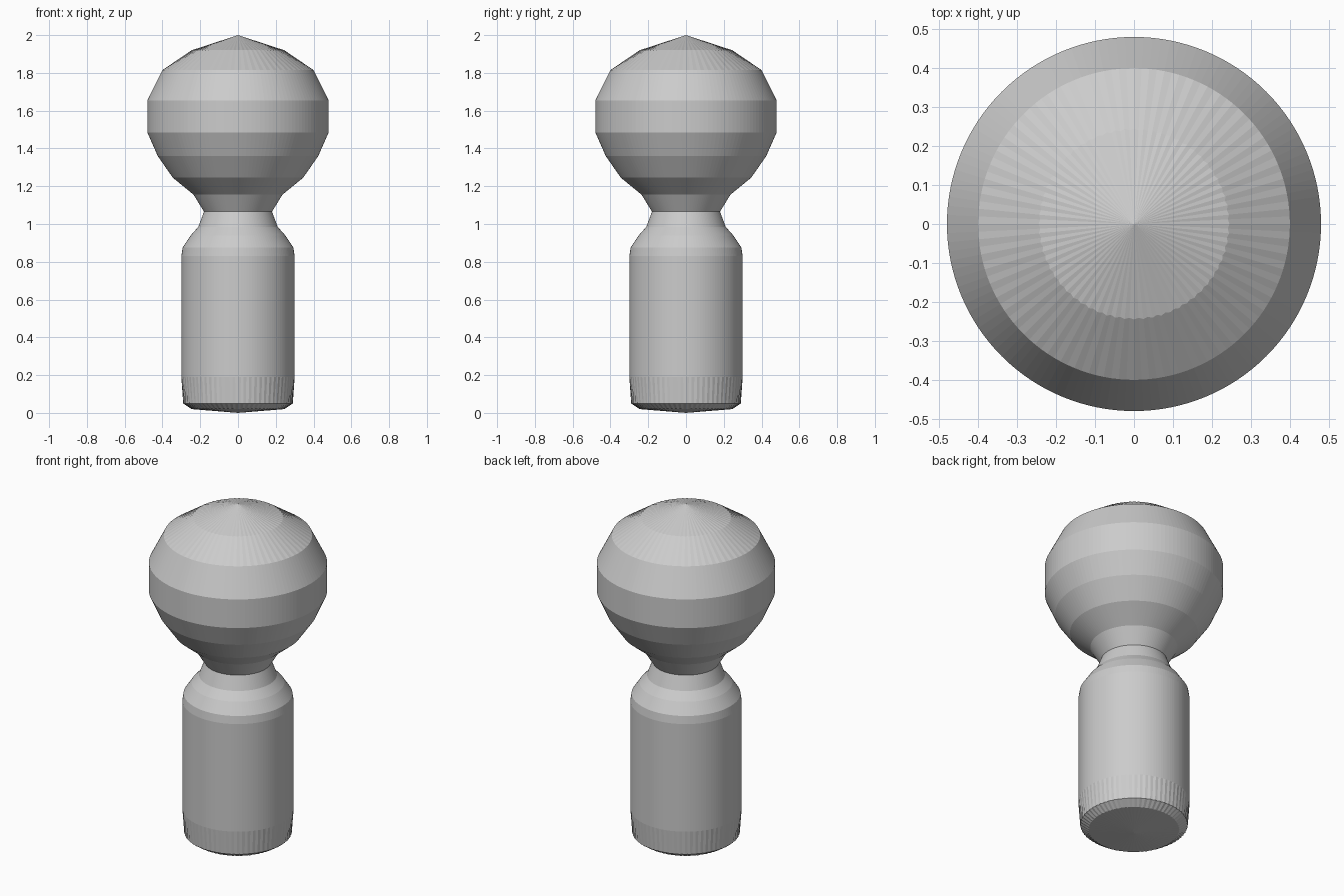
import bpy
import bmesh
from math import cos, sin, tau

cube = bpy.data.objects.get("Cube")
if cube:
    bpy.data.objects.remove(cube, do_unlink=True)

SEGMENTS = 128

grey = bpy.data.materials.new("light grey")
grey.use_nodes = True
colour = (0.6, 0.6, 0.6, 1)
grey.diffuse_color = colour
grey.node_tree.nodes["Principled BSDF"].inputs["Base Color"].default_value = colour


def lathe(name, bottom, profile, top):
    """Revolve (radius, height, tooth depth) rings; None leaves an end open."""
    bm = bmesh.new()
    rings = []
    for radius, z, tooth in profile:
        ring = []
        for i in range(SEGMENTS):
            a = tau * i / SEGMENTS
            r = radius - tooth * (i % 2)
            ring.append(bm.verts.new((r * cos(a), r * sin(a), z)))
        rings.append(ring)
    for low, high in zip(rings, rings[1:]):
        for i in range(SEGMENTS):
            j = (i + 1) % SEGMENTS
            bm.faces.new((low[i], low[j], high[j], high[i]))
    # Shallow cone caps
    for z, ring in ((bottom, rings[0]), (top, rings[-1])):
        if z is not None:
            tip = bm.verts.new((0, 0, z))
            for i in range(SEGMENTS):
                bm.faces.new((tip, ring[i], ring[(i + 1) % SEGMENTS]))
    bmesh.ops.recalc_face_normals(bm, faces=bm.faces)
    mesh = bpy.data.meshes.new(name)
    bm.to_mesh(mesh)
    bm.free()
    mesh.materials.append(grey)
    obj = bpy.data.objects.new(name, mesh)
    bpy.context.collection.objects.link(obj)
    return obj


# Cylindrical handle with a finely serrated foot, shoulder, neck and round
# knob, turned as one piece
lathe("knob_and_handle", 0.0, [
    (0.245, 0.02, 0.004), (0.29, 0.05, 0.004),      # foot bevel
    (0.3, 0.19, 0), (0.3, 0.83, 0),                 # handle
    (0.293, 0.875, 0), (0.25, 0.94, 0),             # shoulder
    (0.21, 0.985, 0), (0.18, 1.065, 0),             # neck
    (0.235, 1.155, 0), (0.345, 1.245, 0),           # underside of knob
    (0.425, 1.36, 0), (0.48, 1.485, 0),
    (0.48, 1.655, 0), (0.4, 1.815, 0),              # knob
    (0.245, 1.92, 0.004),                           # serrated crown edge
], 2.0)
